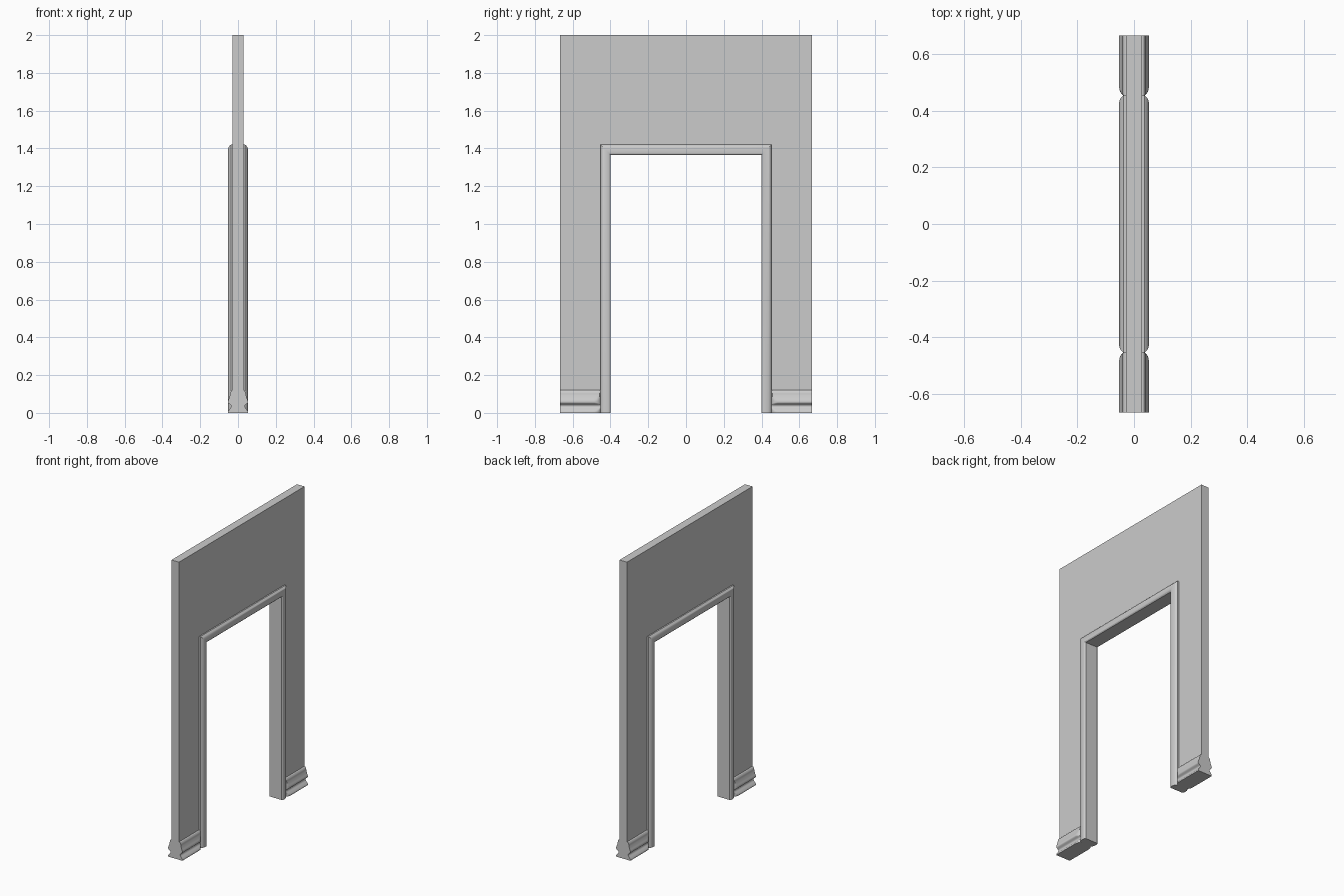
import bpy
import math

if "Cube" in bpy.data.objects:
    bpy.data.objects.remove(bpy.data.objects["Cube"])

WALL_X, WALL_Y, TOP = 0.028, 0.666, 2.0
OPEN_Y, OPEN_Z, CASING_W = 0.3985, 1.365, 0.055
OUT_Y, OUT_Z = OPEN_Y + CASING_W, OPEN_Z + CASING_W


def make_object(name, verts, faces, mirror=None, smooth=False):
    mesh = bpy.data.meshes.new(name)
    mesh.from_pydata(verts, [], faces)
    obj = bpy.data.objects.new(name, mesh)
    bpy.context.collection.objects.link(obj)
    bpy.ops.object.select_all(action='DESELECT')
    bpy.context.view_layer.objects.active = obj
    obj.select_set(True)
    bpy.ops.object.mode_set(mode='EDIT')
    bpy.ops.mesh.select_all(action='SELECT')
    bpy.ops.mesh.normals_make_consistent(inside=False)
    bpy.ops.object.mode_set(mode='OBJECT')
    if smooth:
        bpy.ops.object.shade_smooth_by_angle(angle=math.radians(35))
    if mirror:
        mod = obj.modifiers.new("Mirror", 'MIRROR')
        mod.use_axis = mirror
        mod.use_clip = True
    return obj


def loft(name, rings, mirror=None):
    """Join equal-length closed rings into a capped solid."""
    n = len(rings[0])
    verts = [p for r in rings for p in r]
    faces = [(k * n + i, k * n + (i + 1) % n, (k + 1) * n + (i + 1) % n, (k + 1) * n + i)
             for k in range(len(rings) - 1) for i in range(n)]
    last = (len(rings) - 1) * n
    faces += [tuple(range(n)), tuple(range(last, last + n))]
    return make_object(name, verts, faces, mirror, smooth=True)


def smooth_curve(pts, steps=4):
    """Catmull-Rom curve through a few profile points."""
    p = [pts[0]] + pts + [pts[-1]]
    out = []
    for a, b, c, d in zip(p, p[1:], p[2:], p[3:]):
        for s in range(steps):
            t = s / steps
            out.append(tuple(0.5 * (2 * q + (r - o) * t + (2 * o - 5 * q + 4 * r - w) * t * t
                                    + (3 * q - o - 3 * r + w) * t ** 3)
                             for o, q, r, w in zip(a, b, c, d)))
    return out + [pts[-1]]


# wall panel with doorway
outline = [(-WALL_Y, 0), (-WALL_Y, TOP), (WALL_Y, TOP), (WALL_Y, 0),
           (OUT_Y, 0), (OUT_Y, OUT_Z), (-OUT_Y, OUT_Z), (-OUT_Y, 0)]
verts = [(s * WALL_X, y, z) for s in (-1, 1) for y, z in outline]
faces = [(i, (i + 1) % 8, (i + 1) % 8 + 8, i + 8) for i in range(8)]
for o in (0, 8):
    faces += [tuple(o + i for i in f) for f in ((0, 1, 6, 7), (1, 2, 5, 6), (2, 3, 4, 5))]
make_object("wall", verts, faces)

# door casing: moulded profile (outward offset, depth), mitred around the doorway
half = [(0, 0.045)] + smooth_curve([(0.003, 0.048), (0.010, 0.0525), (0.026, 0.053),
                                    (0.042, 0.049), (0.051, 0.042), (CASING_W, 0.037)])
half.append((CASING_W, WALL_X))
section = half + [(u, -x) for u, x in reversed(half)]
path = [(-1, False), (-1, True), (1, True), (1, False)]
loft("door_casing", [[(x, side * (OPEN_Y + u), OPEN_Z + u if high else 0) for u, x in section]
                     for side, high in path])

# skirting boards: profile (depth, height), inner end rounded back to meet the casing
skirt = [(WALL_X, 0.0), (0.053, 0.0)]
skirt += smooth_curve([(0.053, 0.008), (0.046, 0.018), (0.037, 0.030), (0.038, 0.041),
                       (0.051, 0.052), (0.053, 0.062), (0.047, 0.078),
                       (0.042, 0.095), (0.040, 0.108), (0.035, 0.118)])
skirt += [(0.032, 0.12), (WALL_X, 0.12)]
stations = [(OUT_Y, 0.037), (0.458, 0.043), (0.465, 0.048), (0.475, 0.0515),
            (0.486, 0.053), (WALL_Y, 0.06)]
loft("skirting_boards", [[(min(x, cap), y, z) for x, z in skirt] for y, cap in stations],
     mirror=(True, True, False))
